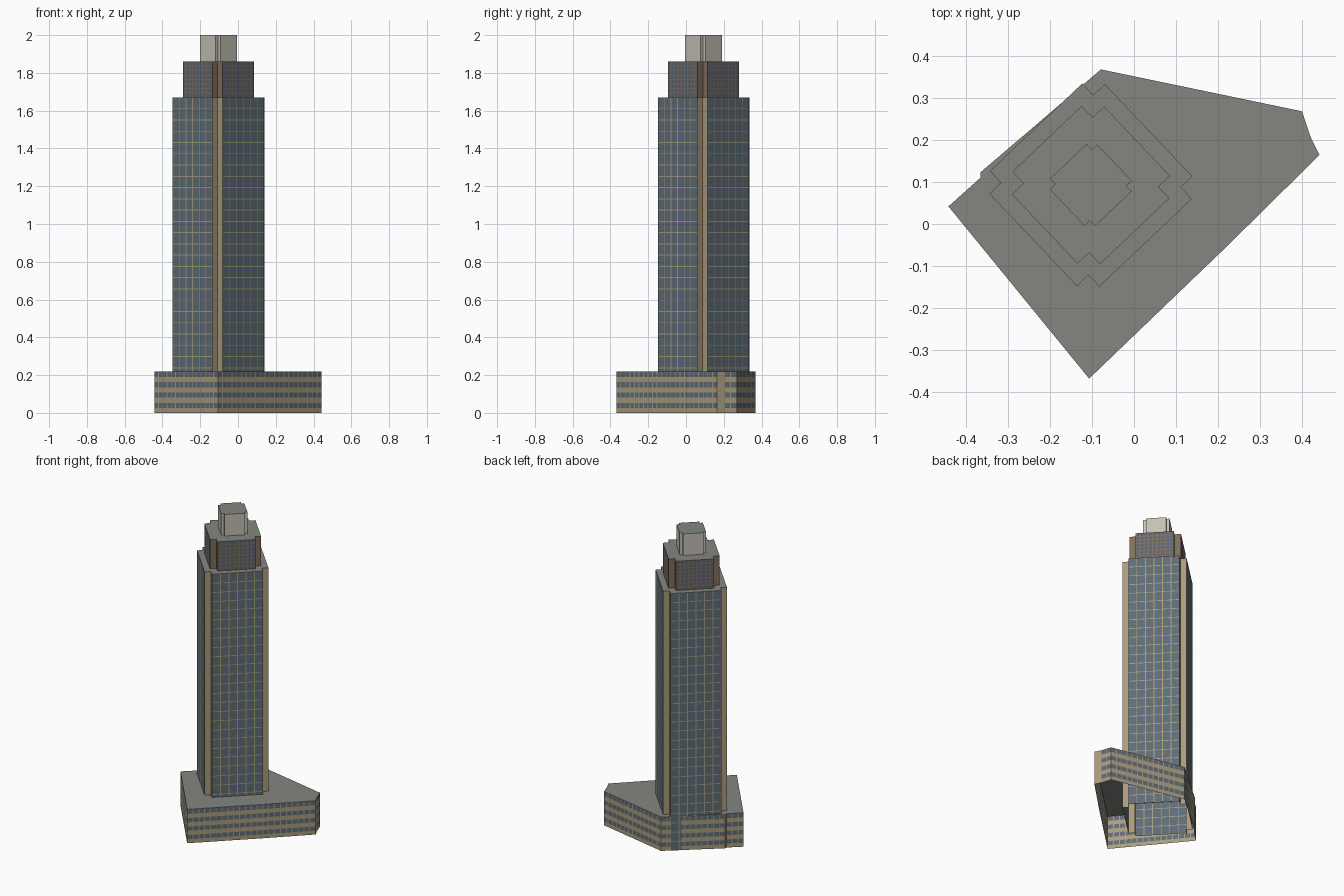
import bpy, bmesh, math
from mathutils import Vector

if "Cube" in bpy.data.objects:
    bpy.data.objects.remove(bpy.data.objects["Cube"])


def material(name, rgb):
    m = bpy.data.materials.new(name)
    m.diffuse_color = (*rgb, 1)
    m.use_nodes = True
    m.node_tree.nodes["Principled BSDF"].inputs["Base Color"].default_value = m.diffuse_color
    return m


ROOF = material("roof grey", (0.23, 0.24, 0.215))
STONE = material("beige stone", (0.40, 0.33, 0.21))
GLASS = material("blue glass", (0.112, 0.150, 0.185))
BRONZE = material("brown bronze", (0.22, 0.155, 0.105))
DARK_GLASS = material("dark blue glass", (0.09, 0.125, 0.18))
PALE = material("pale concrete", (0.55, 0.53, 0.46))


def breaks(start, end, count, lo, hi):
    """Split start..end into bays; each bay has a pane between lo and hi (fractions)."""
    step = (end - start) / count
    cuts = [start]
    for i in range(count):
        cuts += [start + step * (i + lo), start + step * (i + hi)]
    return cuts + [end]


def wall(bm, p, q, us, zs):
    """Gridded wall: odd column and odd row is a pane (slot 2), the rest is frame (slot 1)."""
    grid = [[bm.verts.new((*p.lerp(q, u), z)) for u in us] for z in zs]
    for r in range(len(zs) - 1):
        for c in range(len(us) - 1):
            f = bm.faces.new((grid[r][c], grid[r][c + 1], grid[r + 1][c + 1], grid[r + 1][c]))
            f.material_index = 2 if r % 2 and c % 2 else 1


def block(name, outline, z0, z1, mats, bay=None, floors=1, u_pane=(0, 1), z_pane=(0, 1), plain=0.06):
    """Extruded shell, open below, with a roof and windows on every wall longer than 'plain'."""
    bm = bmesh.new()
    pts = [Vector(p) for p in outline]
    for p, q in zip(pts, pts[1:] + pts[:1]):
        length = (q - p).length
        if bay and length > plain:
            us = breaks(0, 1, max(1, round(length / bay)), *u_pane)
            zs = breaks(z0, z1, floors, *z_pane)
        else:
            us, zs = [0, 1], [z0, z1]
        wall(bm, p, q, us, zs)
    bm.faces.new([bm.verts.new((*p, z1)) for p in pts]).material_index = 0
    me = bpy.data.meshes.new(name)
    bm.to_mesh(me)
    bm.free()
    for m in mats:
        me.materials.append(m)
    ob = bpy.data.objects.new(name, me)
    bpy.context.collection.objects.link(ob)
    return ob


def notched_square(h, k, centre=(-0.103, 0.093), turn=math.radians(43.5)):
    """Square of half width h whose corners are cut in to k, turned on plan."""
    out = []
    for i in range(4):
        a = turn + i * math.pi / 2
        for x, y in ((h, -k), (h, k), (k, k)):
            out.append((centre[0] + x * math.cos(a) - y * math.sin(a),
                        centre[1] + x * math.sin(a) + y * math.cos(a)))
    return out


# wide irregular base with ribbon windows
podium = [(-0.443, 0.042), (-0.107, -0.369), (0.218, -0.057), (0.443, 0.165), (0.423, 0.204),
          (0.401, 0.269), (-0.079, 0.369), (-0.367, 0.123), (-0.367, 0.110)]
block("podium", podium, 0, 0.22, [ROOF, STONE, GLASS], bay=0.036, floors=4,
      u_pane=(0.08, 0.92), z_pane=(0.46, 0.96))

# main shaft, running down inside the base
block("tower_shaft", notched_square(0.19, 0.152), 0, 1.67, [ROOF, STONE, GLASS], bay=0.051,
      floors=28, u_pane=(0.05, 0.95), z_pane=(0.04, 0.96))

# set-back upper storeys with a dense bronze grid
block("upper_storeys", notched_square(0.152, 0.114), 1.67, 1.86, [ROOF, BRONZE, DARK_GLASS],
      bay=0.026, floors=8, u_pane=(0.15, 0.85), z_pane=(0.15, 0.85))

# plain crown
block("crown", notched_square(0.078, 0.06), 1.86, 2.0, [ROOF, PALE, PALE])
